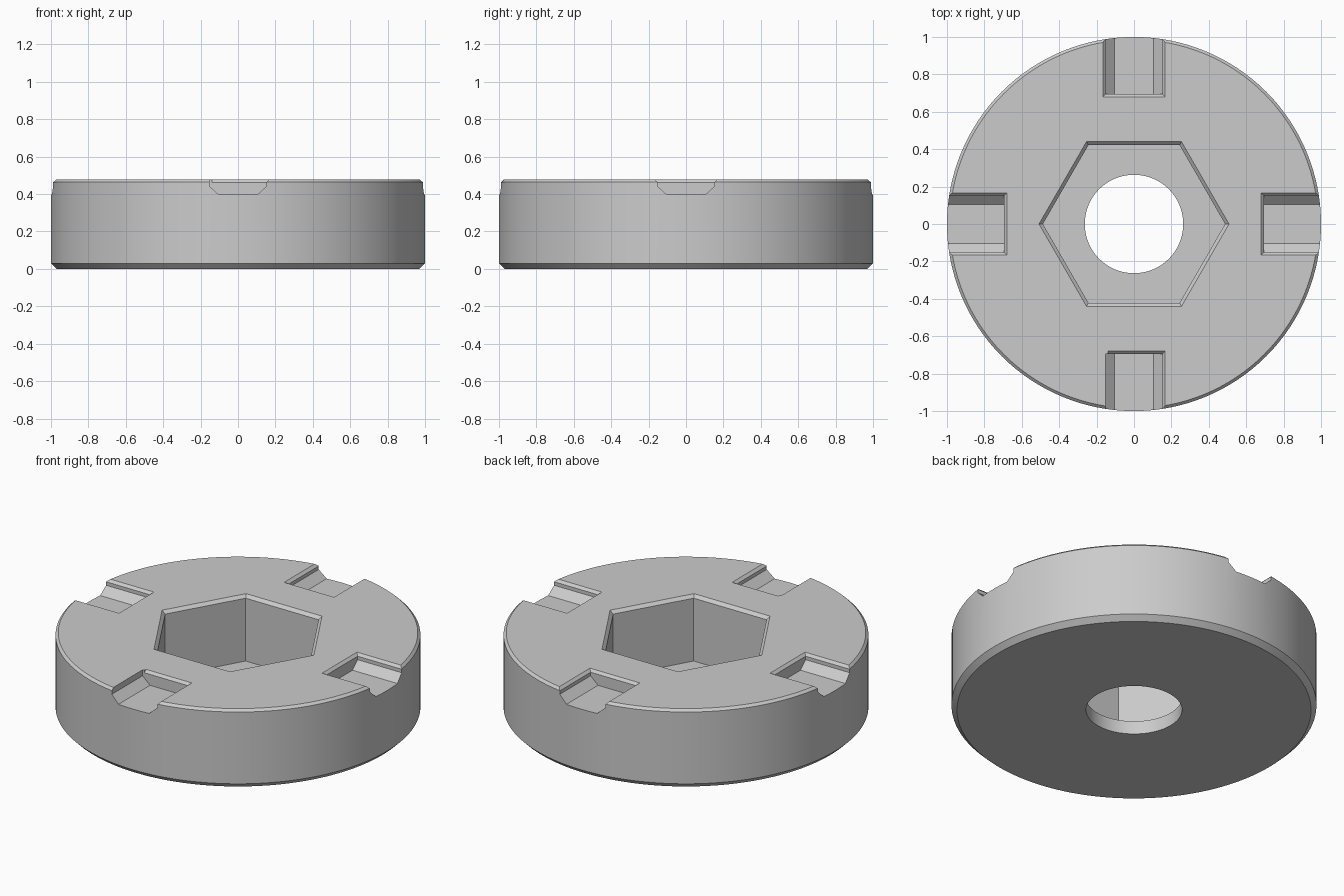
import bpy, bmesh, math
from mathutils import Matrix

cube = bpy.data.objects.get("Cube")
if cube:
    bpy.data.objects.remove(cube, do_unlink=True)

TOP = 0.478          # height of the disc
HEX_FLOOR = 0.08     # floor of the hexagonal pocket
SLOT_FLOOR = 0.397   # floor of the rim slots
SEGMENTS = 128

steel = bpy.data.materials.new("light grey steel")
steel.use_nodes = True
steel.diffuse_color = (0.6, 0.6, 0.6, 1)
steel.node_tree.nodes["Principled BSDF"].inputs["Base Color"].default_value = (0.6, 0.6, 0.6, 1)


def loft(name, rings):
    """Solid through matching rings of points, capped at both ends."""
    bm = bmesh.new()
    loops = [[bm.verts.new(p) for p in ring] for ring in rings]
    for a, b in zip(loops, loops[1:]):
        for i in range(len(a)):
            j = (i + 1) % len(a)
            bm.faces.new((a[i], a[j], b[j], b[i]))
    bm.faces.new(loops[0])
    bm.faces.new(loops[-1])
    bmesh.ops.recalc_face_normals(bm, faces=bm.faces)
    mesh = bpy.data.meshes.new(name)
    bm.to_mesh(mesh)
    bm.free()
    mesh.materials.append(steel)
    obj = bpy.data.objects.new(name, mesh)
    bpy.context.collection.objects.link(obj)
    return obj


def circle(radius, z, sides=SEGMENTS):
    step = math.tau / sides
    return [(radius * math.cos(i * step), radius * math.sin(i * step), z) for i in range(sides)]


def rect(x0, x1, y0, y1, z):
    return [(x0, y0, z), (x1, y0, z), (x1, y1, z), (x0, y1, z)]


def cut(body, cutter):
    mod = body.modifiers.new("cut", 'BOOLEAN')
    mod.operation = 'DIFFERENCE'
    mod.solver = 'EXACT'
    mod.object = cutter
    bpy.context.view_layer.objects.active = body
    bpy.ops.object.modifier_apply(modifier=mod.name)
    bpy.data.objects.remove(cutter, do_unlink=True)


# Disc with bevelled rims
disc = loft("slotted_disc", [circle(0.97, 0), circle(1, 0.03),
                             circle(1, TOP - 0.014), circle(0.985, TOP)])

# Through hole and hexagonal pocket with a bevelled mouth
cut(disc, loft("hole_cutter", [circle(0.263, -0.1), circle(0.263, 0.3)]))
cut(disc, loft("hex_cutter", [circle(0.487, HEX_FLOOR, 6), circle(0.487, 0.6, 6)]))
cut(disc, loft("hex_bevel_cutter", [circle(0.466, TOP - 0.036, 6), circle(0.55, TOP + 0.036, 6)]))

# Four rim slots; the front one has a plain left-hand edge
profile = [(-0.103, SLOT_FLOOR), (0.103, SLOT_FLOOR), (0.152, 0.442),
           (0.152, 0.6), (-0.152, 0.6), (-0.152, 0.442)]
for quarter in range(4):
    turn = Matrix.Rotation(quarter * math.pi / 2, 4, 'Z')
    slot = loft("slot_cutter", [[(x, y, z) for x, z in profile] for y in (0.694, 1.2)])
    plain = quarter == 2
    low = rect(-0.137, 0.14 if plain else 0.137, 0.709, 1.2, TOP - 0.03)
    high = rect(-0.197, 0.14 if plain else 0.197, 0.649, 1.2, TOP + 0.03)
    bevel = loft("slot_bevel_cutter", [low, high])
    for cutter in (slot, bevel):
        cutter.data.transform(turn)
        cut(disc, cutter)

# Smooth the round walls, keep the machined edges sharp
bpy.ops.object.select_all(action='DESELECT')
disc.select_set(True)
bpy.context.view_layer.objects.active = disc
bpy.ops.object.shade_smooth_by_angle(angle=math.radians(20))
